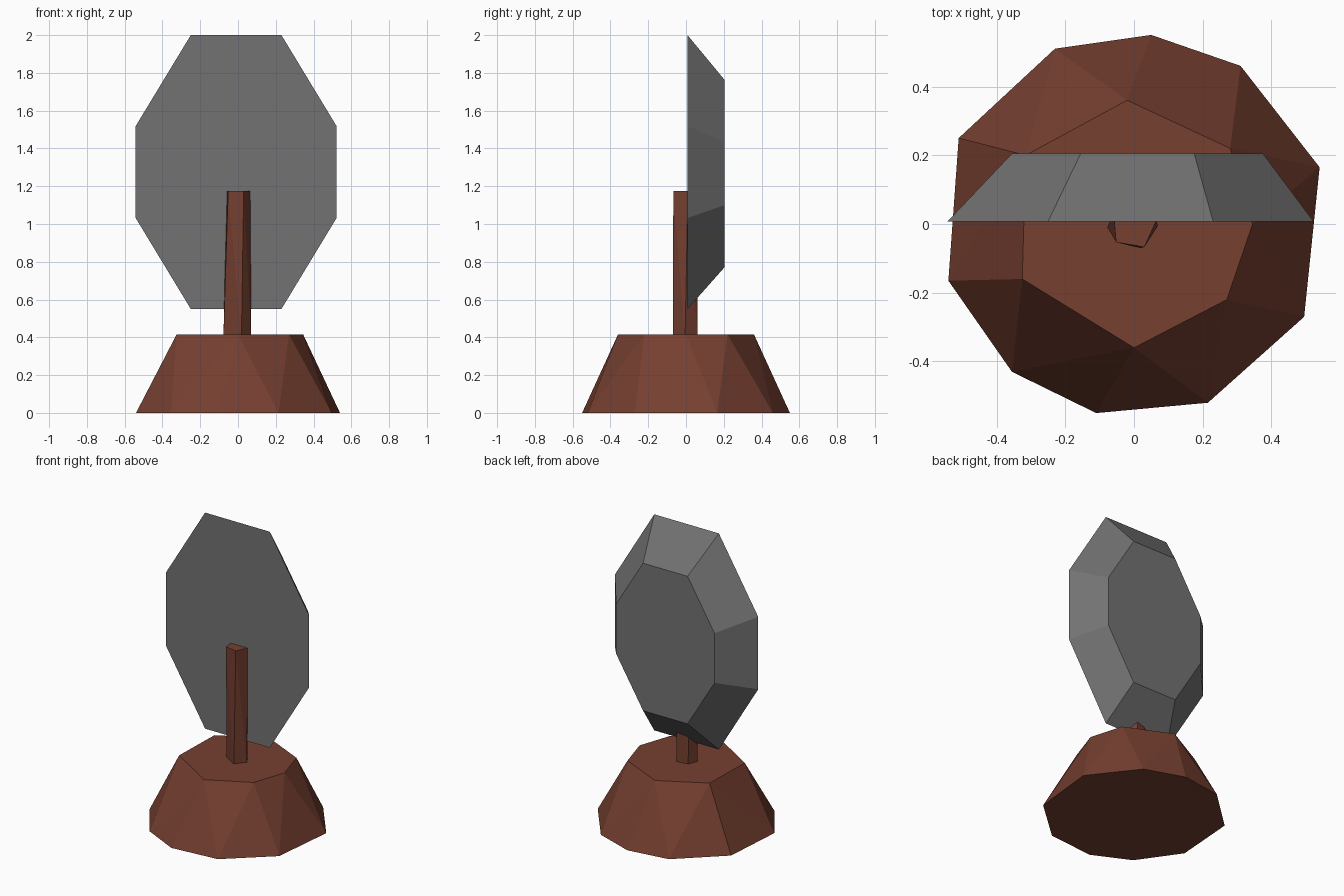
import bpy
import bmesh

cube = bpy.data.objects.get("Cube")
if cube:
    bpy.data.objects.remove(cube, do_unlink=True)


def make_material(name, rgb):
    mat = bpy.data.materials.new(name)
    mat.use_nodes = True
    color = (*rgb, 1.0)
    mat.diffuse_color = color
    mat.node_tree.nodes["Principled BSDF"].inputs["Base Color"].default_value = color
    return mat


def hull_object(name, points, mat):
    """Flat-faced convex solid around the given points."""
    bm = bmesh.new()
    for p in points:
        bm.verts.new(p)
    bmesh.ops.convex_hull(bm, input=bm.verts)
    bmesh.ops.dissolve_limit(bm, angle_limit=0.01, verts=bm.verts, edges=bm.edges)
    bmesh.ops.recalc_face_normals(bm, faces=bm.faces)
    mesh = bpy.data.meshes.new(name)
    bm.to_mesh(mesh)
    bm.free()
    mesh.materials.append(mat)
    obj = bpy.data.objects.new(name, mesh)
    bpy.context.collection.objects.link(obj)
    return obj


def at_height(outline, z):
    return [(x, y, z) for x, y in outline]


def octagon(center_x, y, center_z, half_w, half_h, flat_w, flat_h):
    """Upright octagon with flat top, bottom and sides."""
    return [(center_x + sx * w, y, center_z + sz * h)
            for sx in (-1, 1) for sz in (-1, 1)
            for w, h in ((half_w, flat_h), (flat_w, half_h))]


brown = make_material("brown wood", (0.18, 0.05, 0.03))
gray = make_material("dark gray", (0.17, 0.17, 0.17))

# Irregular rock-like base: ten-sided foot, seven-sided top
foot = [(0.05, 0.55), (0.31, 0.46), (0.54, 0.165), (0.495, -0.27), (0.215, -0.52),
        (-0.11, -0.55), (-0.355, -0.43), (-0.54, -0.165), (-0.51, 0.25), (-0.23, 0.51)]
top = [(-0.02, 0.36), (0.28, 0.22), (0.345, 0), (0.27, -0.22), (0, -0.36),
       (-0.325, -0.16), (-0.315, 0.2)]
hull_object("base", at_height(foot, 0) + at_height(top, 0.415), brown)

# Slightly twisted five-sided post
post_foot = [(0.018, -0.07), (0.07, -0.005), (0.03, 0.06), (-0.05, 0.05), (-0.077, -0.01)]
post_top = [(0.03, -0.067), (0.065, 0.01), (0.012, 0.068), (-0.06, 0.035), (-0.052, -0.053)]
hull_object("post", at_height(post_foot, 0.4) + at_height(post_top, 1.175), brown)

# Octagonal head with a wide front and a bevelled back
front = octagon(-0.01, 0.008, 1.275, 0.532, 0.725, 0.24, 0.243)
back = octagon(0.01, 0.205, 1.267, 0.365, 0.495, 0.165, 0.167)
hull_object("head", front + back, gray)
